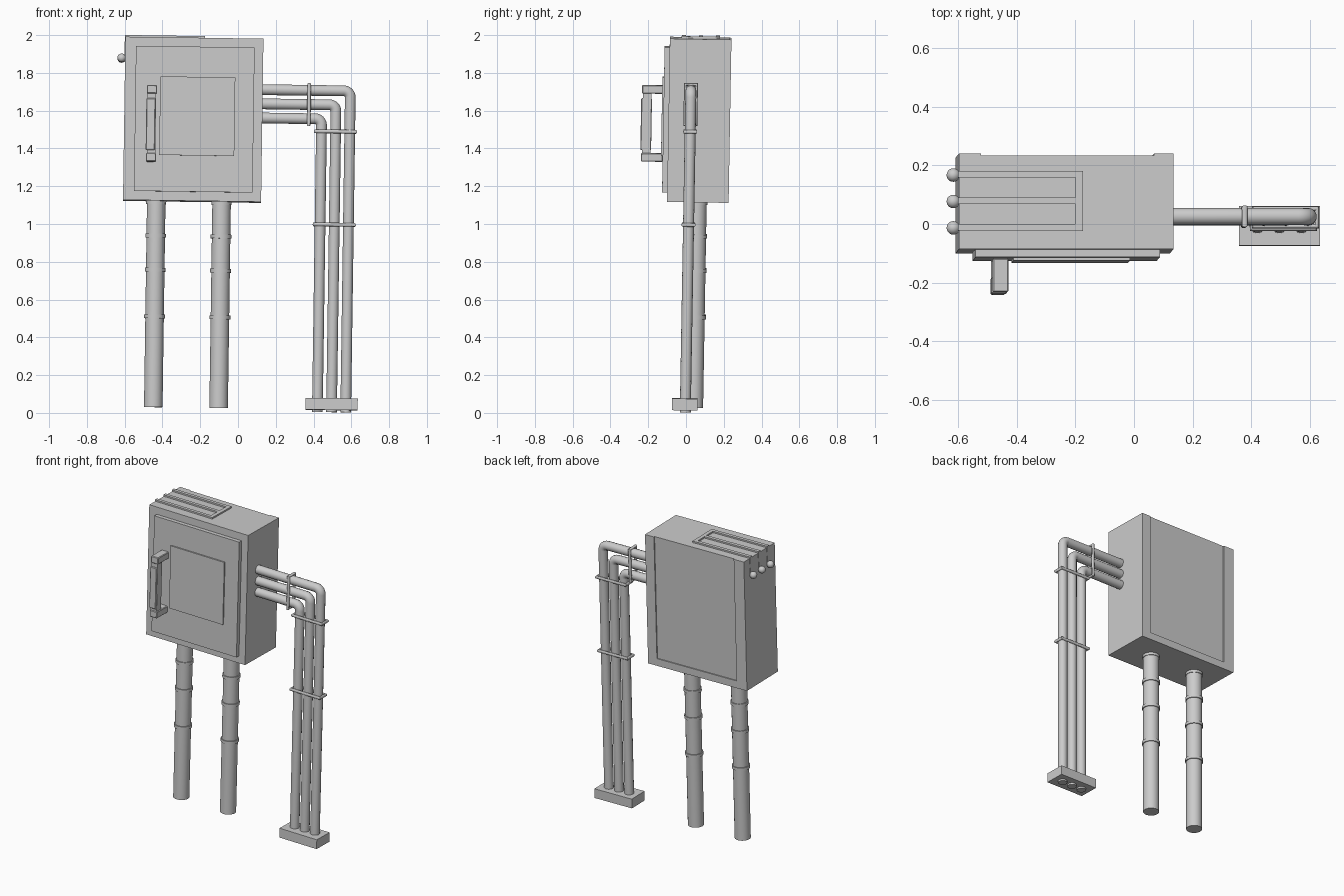
import bpy, bmesh, math
from mathutils import Matrix, Vector

if "Cube" in bpy.data.objects:
    bpy.data.objects.remove(bpy.data.objects["Cube"])

# The whole model leans slightly to the right and back
LEAN = Matrix.Rotation(0.0145, 4, 'Y') @ Matrix.Rotation(-0.0175, 4, 'X')

grey = bpy.data.materials.new("light_grey")
grey.diffuse_color = (0.6, 0.6, 0.6, 1)
grey.use_nodes = True
grey.node_tree.nodes["Principled BSDF"].inputs["Base Color"].default_value = grey.diffuse_color


def finish(ob, smooth=False):
    ob.data.materials.clear()
    ob.data.materials.append(grey)
    ob.data.transform(LEAN)
    if smooth:
        bpy.ops.object.select_all(action='DESELECT')
        ob.select_set(True)
        bpy.context.view_layer.objects.active = ob
        bpy.ops.object.shade_smooth_by_angle(angle=math.radians(40))
    return ob


def from_bmesh(name, bm, smooth=False):
    me = bpy.data.meshes.new(name)
    bm.to_mesh(me)
    bm.free()
    ob = bpy.data.objects.new(name, me)
    bpy.context.collection.objects.link(ob)
    return finish(ob, smooth)


def box(name, x, y, z, bevel=0):
    bm = bmesh.new()
    size = Matrix.Diagonal((x[1] - x[0], y[1] - y[0], z[1] - z[0], 1))
    mid = Vector((sum(x) / 2, sum(y) / 2, sum(z) / 2))
    bmesh.ops.create_cube(bm, size=1, matrix=Matrix.Translation(mid) @ size)
    if bevel:
        bmesh.ops.bevel(bm, geom=bm.edges[:], offset=bevel, segments=1, affect='EDGES')
    return from_bmesh(name, bm)


def cylinder(name, x, y, z, r):
    bm = bmesh.new()
    bmesh.ops.create_cone(bm, cap_ends=True, segments=32, radius1=r, radius2=r,
                          depth=z[1] - z[0],
                          matrix=Matrix.Translation((x, y, sum(z) / 2)))
    return from_bmesh(name, bm, True)


def tube(name, points, r, closed=False):
    cu = bpy.data.curves.new(name, 'CURVE')
    cu.dimensions = '3D'
    cu.bevel_depth = r
    cu.bevel_resolution = 5
    cu.use_fill_caps = not closed
    sp = cu.splines.new('POLY')
    sp.points.add(len(points) - 1)
    for p, co in zip(sp.points, points):
        p.co = (*co, 1)
    sp.use_cyclic_u = closed
    ob = bpy.data.objects.new(name, cu)
    bpy.context.collection.objects.link(ob)
    bpy.ops.object.select_all(action='DESELECT')
    ob.select_set(True)
    bpy.context.view_layer.objects.active = ob
    bpy.ops.object.convert(target='MESH')
    return finish(bpy.context.view_layer.objects.active, True)


# Cabinet with a raised rim on three sides of its back
box("cabinet", (-0.625, 0.106), (-0.12, 0.199), (1.117, 1.981))
box("back_rim_left", (-0.625, -0.55), (0.199, 0.206), (1.117, 1.981))
box("back_rim_right", (0.04, 0.106), (0.199, 0.206), (1.117, 1.981))
box("back_rim_bottom", (-0.55, 0.04), (0.199, 0.206), (1.117, 1.165))

# Door, front panel and handle
box("door", (-0.568, 0.06), (-0.147, -0.12), (1.165, 1.933))
box("door_panel", (-0.437, -0.04), (-0.156, -0.147), (1.357, 1.773))
for name, z in (("lower", (1.32, 1.365)), ("upper", (1.68, 1.725))):
    box("handle_foot_" + name, (-0.507, -0.453), (-0.262, -0.147), z, 0.004)
box("handle_bar", (-0.503, -0.458), (-0.258, -0.212), (1.35, 1.695))
box("handle_grip", (-0.509, -0.46), (-0.266, -0.209), (1.38, 1.655), 0.004)

# Three strips on the roof joined by a cross bar, running down the side to bulbs
box("roof_cross_bar", (-0.228, -0.203), (-0.058, 0.146), (1.981, 1.991))
for i, y in enumerate((-0.046, 0.044, 0.134)):
    box(f"roof_strip_{i}", (-0.628, -0.228), (y - 0.011, y + 0.011), (1.981, 1.991))
    box(f"side_strip_{i}", (-0.628, -0.625), (y - 0.011, y + 0.011), (1.87, 1.981))
    bm = bmesh.new()
    bmesh.ops.create_uvsphere(bm, u_segments=20, v_segments=12, radius=0.023,
                              matrix=Matrix.Translation((-0.643, y, 1.87)))
    from_bmesh(f"side_bulb_{i}", bm, True)

# Two supporting posts with bands
for side, x in (("left", -0.449), ("right", -0.103)):
    cylinder(f"post_{side}", x, 0.041, (0.025, 1.12), 0.049)
    for i, z in enumerate((0.505, 0.752, 0.933)):
        cylinder(f"post_{side}_band_{i}", x, 0.041, (z - 0.01, z + 0.01), 0.055)
    cylinder(f"post_{side}_collar", x, 0.041, (1.1, 1.118), 0.053)

# Three bent pipes from the cabinet side to the ground
PY, BEND = -0.004, 0.034
for i in range(3):
    x, z = 0.42 + 0.075 * i, 1.563 + 0.075 * i
    path = [(0.1, PY, z)]
    for k in range(9):
        a = math.pi / 2 * (1 - k / 8)
        path.append((x - BEND + BEND * math.cos(a), PY, z - BEND + BEND * math.sin(a)))
    path.append((x, PY, 0.011))
    tube(f"pipe_{i}", path, 0.029)

# Wire clamps around the pipes
corners = ((-0.107, -0.03), (0.107, -0.03), (0.107, 0.03), (-0.107, 0.03))
for name, z in (("upper", 1.497), ("lower", 1.004)):
    tube(f"pipe_clamp_{name}", [(0.495 + u, PY + v, z) for u, v in corners], 0.01, True)
tube("pipe_clamp_side", [(0.352, PY + v, 1.638 + u) for u, v in corners], 0.01, True)

# Foot block holding the pipes
box("pipe_base", (0.357, 0.633), (-0.075, 0.06), (0.022, 0.084))
